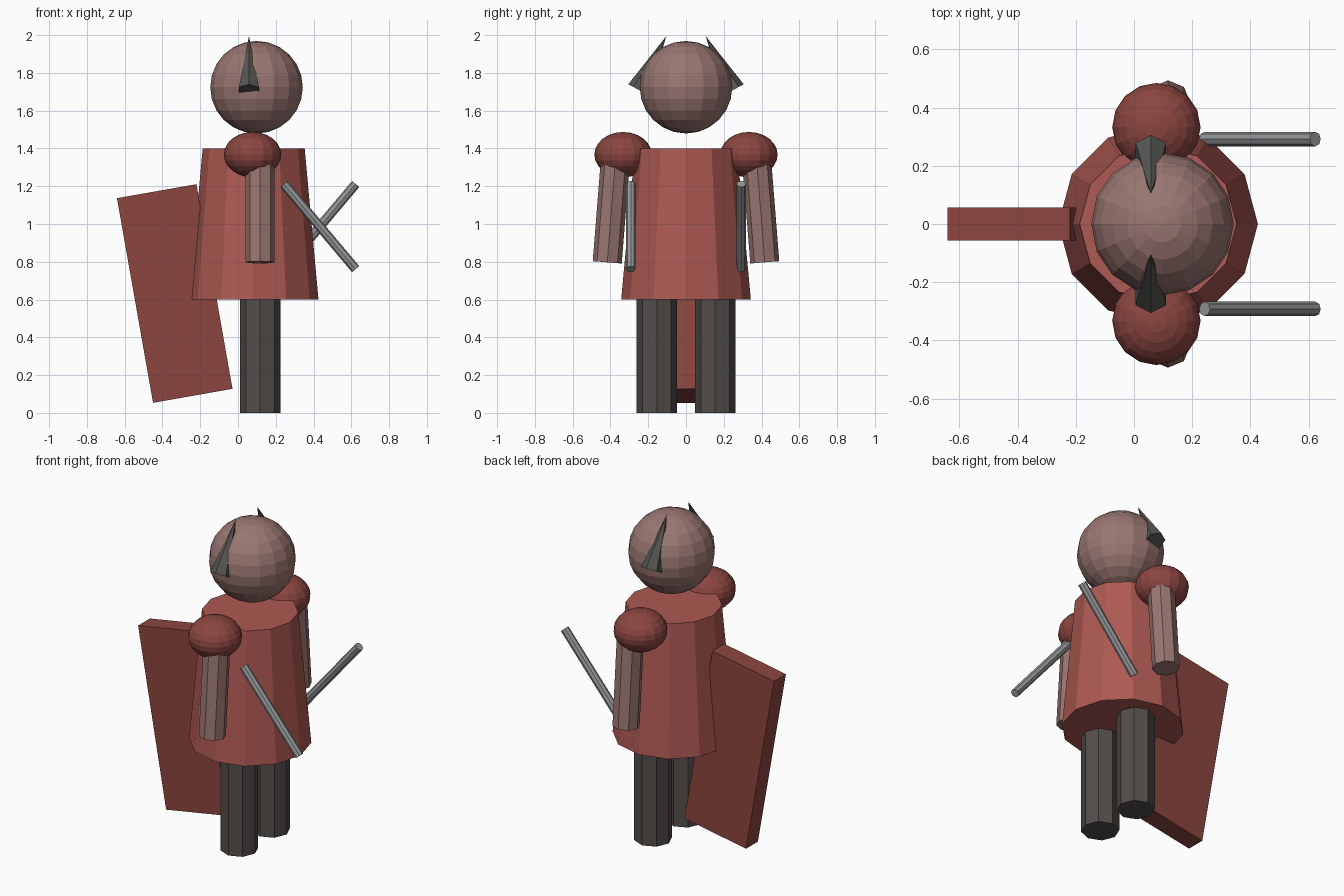
import bpy, math
from mathutils import Vector

if "Cube" in bpy.data.objects:
    bpy.data.objects.remove(bpy.data.objects["Cube"])


def material(name, color):
    m = bpy.data.materials.new(name)
    m.diffuse_color = (*color, 1)
    m.use_nodes = True
    m.node_tree.nodes["Principled BSDF"].inputs["Base Color"].default_value = m.diffuse_color
    return m


RED = material("red_cloth", (0.42, 0.10, 0.085))
DARK_RED = material("dark_red", (0.26, 0.06, 0.05))
SKIN = material("skin", (0.32, 0.18, 0.165))
DARK = material("dark_brown", (0.085, 0.075, 0.07))
HORN = material("horn", (0.09, 0.09, 0.085))
STEEL = material("steel", (0.30, 0.31, 0.32))


def finish(name, mat):
    ob = bpy.context.object
    ob.name = name
    ob.data.materials.append(mat)
    return ob


def ball(name, loc, r, mat, squash=1.0):
    bpy.ops.mesh.primitive_uv_sphere_add(segments=16, ring_count=12, radius=r, location=loc)
    ob = finish(name, mat)
    ob.scale.z = squash
    return ob


def rod(name, a, b, r1, r2, sides, mat, turn=0.0):
    """Cone or cylinder from point a to b, leaning only in one axis plane."""
    a, b = Vector(a), Vector(b)
    d = b - a
    bpy.ops.mesh.primitive_cone_add(vertices=sides, radius1=r1, radius2=r2,
                                    depth=d.length, location=(a + b) / 2)
    ob = finish(name, mat)
    # rotation about x or y keeps the facets lined up with the axes
    if abs(d.y) > abs(d.x):
        ob.rotation_euler.x = -math.atan2(d.y, d.z)
    else:
        ob.rotation_euler.y = math.atan2(d.x, d.z)
    return ob


# robe and head
rod("robe", (0.083, 0, 0.6), (0.083, 0, 1.4), 0.343, 0.27, 12, RED)
ball("head", (0.098, 0, 1.724), 0.245, SKIN)

# slab hanging at the back, leaning 10 degrees
bpy.ops.mesh.primitive_cube_add(size=1, location=(-0.335, 0, 0.632),
                                rotation=(0, math.radians(-10), 0))
finish("cape", DARK_RED).scale = (0.427, 0.115, 1.1)

# paired parts
TILT, LENGTH = 0.48, 0.32
for side, s in (("right", -1), ("left", 1)):
    rod(side + "_leg", (0.117, s * 0.154, 0), (0.117, s * 0.154, 0.62), 0.107, 0.107, 8, DARK)
    rod(side + "_arm", (0.117, s * 0.417, 0.797), (0.117, s * 0.373, 1.35), 0.077, 0.077, 8, SKIN)
    ball(side + "_shoulder", (0.077, s * 0.333, 1.367), 0.152, DARK_RED, 0.79)
    # horn leaning in toward its tip
    tip = Vector((0.058, s * 0.104, 1.995))
    base = tip + LENGTH * Vector((0, s * math.sin(TILT), -math.cos(TILT)))
    rod(side + "_horn", base, tip, 0.061, 0, 6, HORN)
    # blades crossing in side view
    rod(side + "_blade", (0.433 - s * 0.19, s * 0.292, 0.761),
        (0.433 + s * 0.19, s * 0.292, 1.212), 0.025, 0.025, 8, STEEL)
